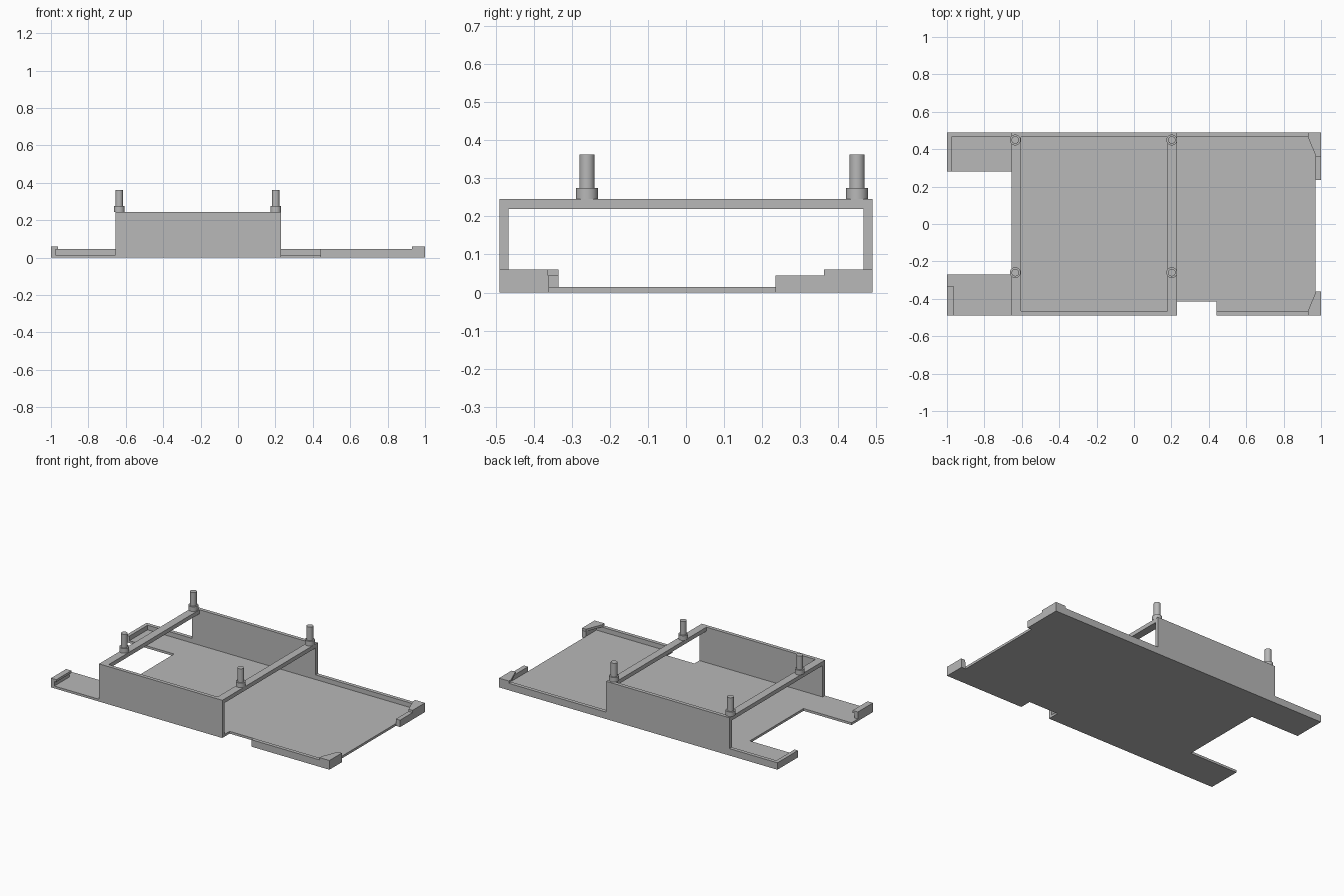
import bpy
import bmesh

cube = bpy.data.objects.get("Cube")
if cube:
    bpy.data.objects.remove(cube, do_unlink=True)

grey = bpy.data.materials.new("plain_grey")
grey.use_nodes = True
grey.diffuse_color = (0.48, 0.48, 0.48, 1)
grey.node_tree.nodes["Principled BSDF"].inputs["Base Color"].default_value = grey.diffuse_color

# Main dimensions
FLOOR, RIM, LIP, TOP = 0.015, 0.045, 0.06, 0.245
Y, T = 0.49, 0.024          # half width, wall thickness
X0, X1 = -0.655, 0.23       # ends of the raised frame


def prism(name, outline, z0, z1):
    """Extrude a flat outline between two heights."""
    bm = bmesh.new()
    face = bm.faces.new([bm.verts.new((x, y, z0)) for x, y in outline])
    ext = bmesh.ops.extrude_face_region(bm, geom=[face])
    for v in ext["geom"]:
        if isinstance(v, bmesh.types.BMVert):
            v.co.z = z1
    bmesh.ops.recalc_face_normals(bm, faces=bm.faces)
    mesh = bpy.data.meshes.new(name)
    bm.to_mesh(mesh)
    bm.free()
    mesh.materials.append(grey)
    obj = bpy.data.objects.new(name, mesh)
    bpy.context.collection.objects.link(obj)
    return obj


def box(name, x0, x1, y0, y1, z0, z1):
    return prism(name, [(x0, y0), (x1, y0), (x1, y1), (x0, y1)], z0, z1)


def cylinder(name, x, y, radius, z0, z1):
    bpy.ops.mesh.primitive_cylinder_add(vertices=32, radius=radius, depth=z1 - z0,
                                        location=(x, y, (z0 + z1) / 2))
    obj = bpy.context.object
    obj.name = name
    obj.data.materials.append(grey)
    bpy.ops.object.shade_smooth_by_angle()


# Floor plate with its end slot, front notch and recessed end
prism("floor_plate", [
    (-1, -Y), (X1, -Y), (X1, -0.415), (0.44, -0.415), (0.44, -Y), (1, -Y),
    (1, -0.36), (0.97, -0.36), (0.97, 0.235), (1, 0.235), (1, Y), (-1, Y),
    (-1, 0.28), (X0, 0.28), (X0, -0.27), (-1, -0.27)], 0, FLOOR)

# Raised frame: two side walls and two cross beams
box("frame_front_wall", X0, X1, -Y, -Y + T, FLOOR, TOP)
box("frame_back_wall", X0, X1, Y - T, Y, FLOOR, TOP)
for name, x0, x1 in (("right", X0, -0.603), ("left", 0.18, X1)):
    box(name + "_cross_beam", x0, x1, -Y + T, Y - T, 0.219, TOP)

# Low rims around the tray
box("front_rim", 0.44, 1, -Y, -Y + T, FLOOR, RIM)
box("back_left_rim", X1, 1, Y - T, Y, FLOOR, RIM)
box("back_right_rim", -1, X0, Y - T, Y, FLOOR, RIM)
box("back_prong_end_rim", -1, -0.976, 0.28, Y - T, FLOOR, RIM)

# Hooked clip on the front prong
box("prong_clip_wall", -1, -0.976, -Y, -0.335, FLOOR, RIM)
box("prong_clip_hook", -1, -0.962, -Y, -0.335, RIM, LIP)

# Corner clips with angled lips
box("front_clip_wall", 0.97, 1, -Y + T, -0.36, FLOOR, RIM)
box("back_clip_wall", 0.97, 1, 0.235, Y - T, FLOOR, RIM)
for name, s in (("front", -1), ("back", 1)):
    prism(name + "_clip_lip", [
        (0.93, s * Y), (1, s * Y), (1, s * 0.362), (0.972, s * 0.362),
        (0.93, s * (Y - T))], RIM, LIP)

# Stepped mounting posts
for side, x in (("right", -0.635), ("left", 0.202)):
    for end, y in (("front", -0.26), ("back", 0.449)):
        cylinder(f"{end}_{side}_post_base", x, y, 0.029, TOP, 0.275)
        cylinder(f"{end}_{side}_post_pin", x, y, 0.02, 0.275, 0.363)
